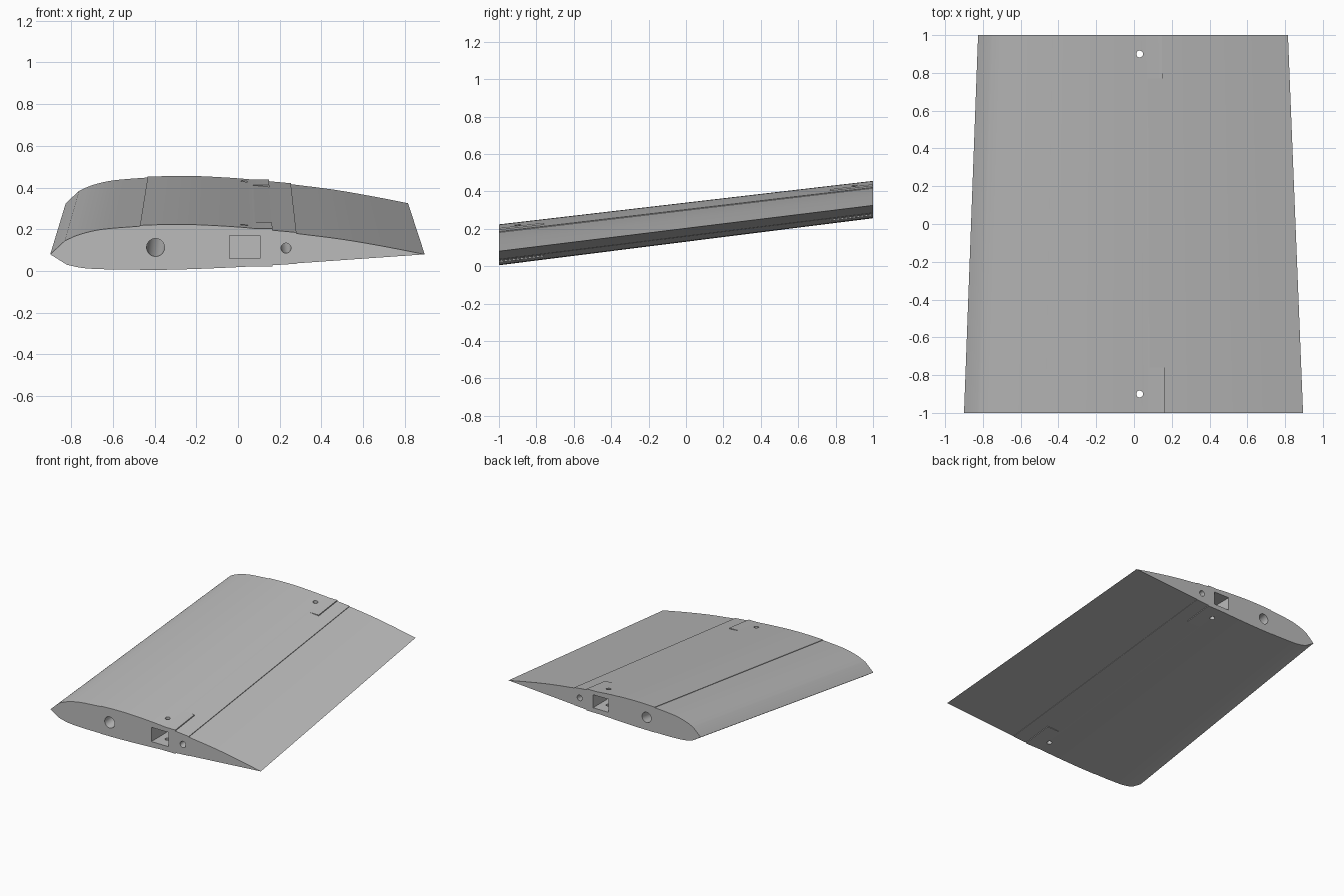
import bpy, bmesh, math
from mathutils import Vector

cube = bpy.data.objects.get("Cube")
if cube:
    bpy.data.objects.remove(cube, do_unlink=True)

grey = bpy.data.materials.new("plain grey")
grey.use_nodes = True
colour = (0.5, 0.5, 0.5, 1)
grey.diffuse_color = colour
grey.node_tree.nodes["Principled BSDF"].inputs["Base Color"].default_value = colour


def place(x, z, y):
    """Point of the root section moved along the tapered, rising span."""
    t = (y + 1) / 2
    s = 1 - 0.086 * t
    return Vector((-0.003 * t + x * s, y, 0.08 + 0.245 * t + (z - 0.08) * s))


def loft(name, rings):
    """Closed solid between two matching rings of points."""
    bm = bmesh.new()
    a, b = [[bm.verts.new(p) for p in ring] for ring in rings]
    n = len(a)
    for i in range(n):
        j = (i + 1) % n
        bm.faces.new((a[i], a[j], b[j], b[i]))
    bm.faces.new(a[::-1])
    bm.faces.new(b)
    bmesh.ops.recalc_face_normals(bm, faces=bm.faces)
    mesh = bpy.data.meshes.new(name)
    bm.to_mesh(mesh)
    bm.free()
    mesh.materials.append(grey)
    obj = bpy.data.objects.new(name, mesh)
    bpy.context.collection.objects.link(obj)
    return obj


def circle(x, z, r, n=32):
    return [(x + r * math.cos(2 * math.pi * i / n), z + r * math.sin(2 * math.pi * i / n))
            for i in range(n)]


def curve(points, steps=4):
    """Smooth run through the given points."""
    out = []
    p = [Vector(q) for q in points]
    for i in range(len(p) - 1):
        a, b = p[i], p[i + 1]
        before = p[i - 1] if i else a * 2 - b
        after = p[i + 2] if i + 2 < len(p) else b * 2 - a
        for k in range(steps):
            t = k / steps
            out.append(0.5 * (2 * a + (b - before) * t
                              + (2 * before - 5 * a + 4 * b - after) * t * t
                              + (3 * a - before - 3 * b + after) * t ** 3))
    return out + [p[-1]]


# Airfoil: nose skin, raised middle skin and tail skin, then the underside
nose = [(-0.9, 0.08), (-0.83, 0.145)] + curve(
    [(-0.83, 0.145), (-0.76, 0.175), (-0.65, 0.2), (-0.47, 0.215)])[1:]
middle = curve([(-0.47, 0.219), (-0.34, 0.223), (-0.2, 0.222), (0, 0.211), (0.16, 0.196), (0.28, 0.185)])
tail = curve([(0.28, 0.18), (0.5, 0.152), (0.7, 0.118), (0.895, 0.08)])
under = [(0.28, 0.037), (0.28, 0.035)] + curve(
    [(0.28, 0.035), (0.1, 0.024), (-0.1, 0.014), (-0.3, 0.007), (-0.47, 0.005)])[1:] + curve(
    [(-0.47, 0.007), (-0.62, 0.008), (-0.74, 0.014), (-0.82, 0.03)])
profile = nose + middle + tail + under
wing = loft("wing_panel", [[place(x, z, y) for x, z in profile] for y in (-1, 1)])


def combine(tool, operation):
    mod = wing.modifiers.new(tool.name, "BOOLEAN")
    mod.operation = operation
    mod.solver = "EXACT"
    mod.object = tool
    bpy.context.view_layer.objects.active = wing
    bpy.ops.object.modifier_apply(modifier=mod.name)
    bpy.data.objects.remove(tool, do_unlink=True)


def box(x0, x1, z0, z1):
    return [(x0, z0), (x1, z0), (x1, z1), (x0, z1)]


# Joint blocks that break through the skin at both ends
for y0, y1 in ((-1, -0.76), (0.77, 1)):
    block = loft("joint_block", [[place(x, z, y) for x, z in box(-0.08, 0.165, 0.021, 0.204)]
                                 for y in (y0, y1)])
    combine(block, "UNION")

# Spar tube and wiring tube run the whole span
for x, z, r in ((-0.395, 0.113, 0.043), (0.23, 0.11, 0.024)):
    combine(loft("tube_cutter", [[place(px, pz, y) for px, pz in circle(x, z, r)]
                                 for y in (-1.05, 1.05)]), "DIFFERENCE")

# Square joiner pockets and upright bolt holes at both ends
for end in (-1, 1):
    ring = [place(x, z, end) for x, z in box(-0.04, 0.105, 0.06, 0.17)]
    pocket = [[Vector((p.x, end * d, p.z)) for p in ring] for d in (0.78, 1.05)]
    combine(loft("pocket_cutter", pocket), "DIFFERENCE")
    bolt = [[Vector((x, y, z)) for x, y in circle(0.03, end * 0.9, 0.018, 24)] for z in (-0.2, 0.8)]
    combine(loft("bolt_cutter", bolt), "DIFFERENCE")

bpy.ops.object.select_all(action="DESELECT")
wing.select_set(True)
bpy.context.view_layer.objects.active = wing
bpy.ops.object.shade_smooth_by_angle(angle=math.radians(20))
